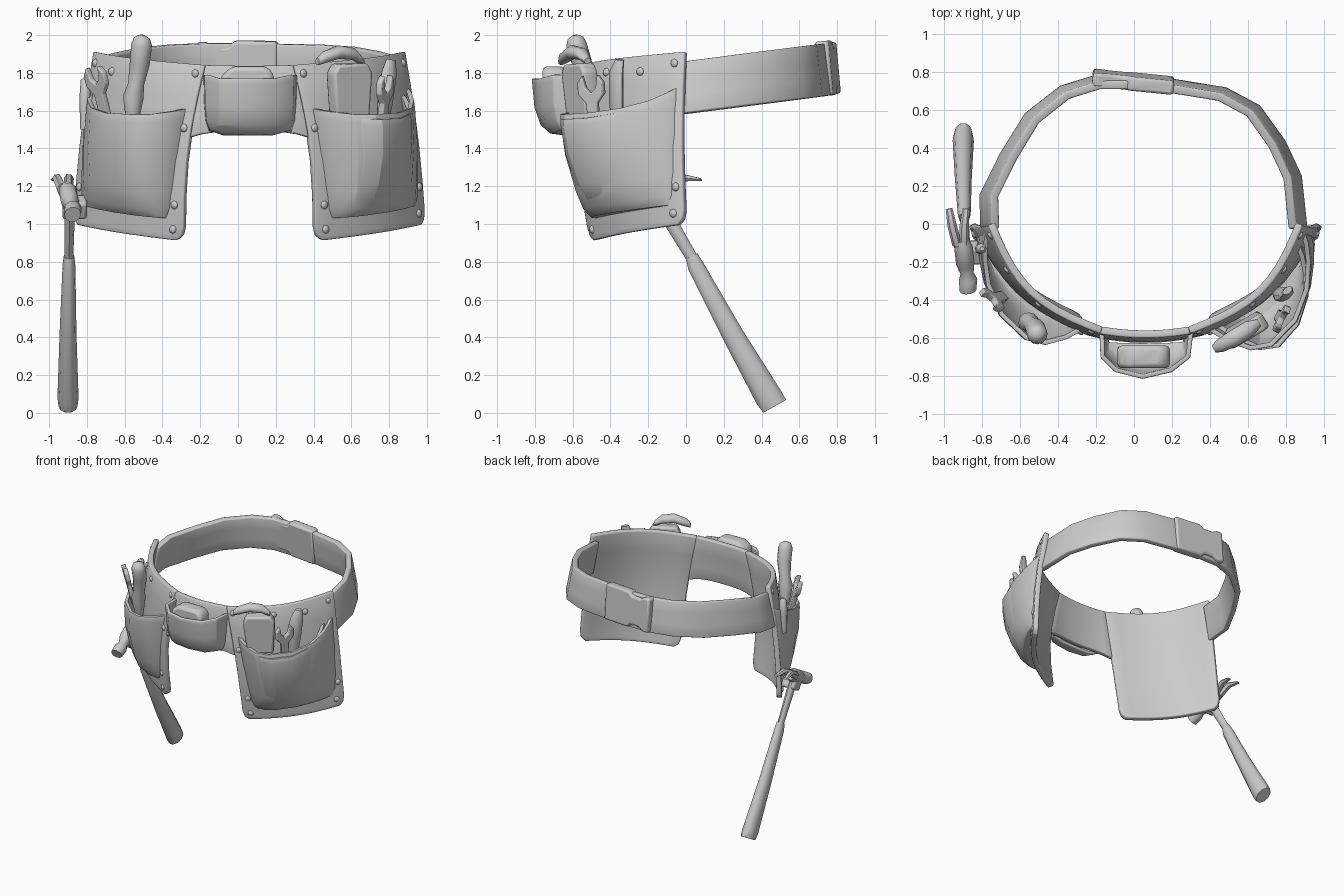
import bpy, bmesh, math
from mathutils import Vector as V, Matrix

if "Cube" in bpy.data.objects:
    bpy.data.objects.remove(bpy.data.objects["Cube"])

A, B = V((-.75, 0, 1.91)), V((-.17, -.56, 1.84))     # flap top corners (outer, inner)
C, D = V((-.86, 0, 1.0)), V((-.28, -.495, .91))      # flap bottom corners
N = V((-.73, -.68, 0))                               # flap outward direction


def P(s, t, n=0, side=-1):
    """Point on a flap: s outer->inner, t top->bottom, n outward; side 1 mirrors."""
    p = A.lerp(B, s).lerp(C.lerp(D, s), t)
    p += N * ((.11 - .04 * t) * math.sin(math.pi * s) + .05 * math.sin(math.pi * t) * (.4 + .6 * s) + n)
    return V((.12 - p.x, p.y, p.z)) if side > 0 else p


def finish(name, bm, thick=0, bevel=0, angle=45):
    bmesh.ops.recalc_face_normals(bm, faces=bm.faces)
    me = bpy.data.meshes.new(name)
    bm.to_mesh(me)
    bm.free()
    ob = bpy.data.objects.new(name, me)
    bpy.context.collection.objects.link(ob)
    bpy.ops.object.select_all(action='DESELECT')
    ob.select_set(True)
    bpy.context.view_layer.objects.active = ob
    bpy.ops.object.shade_smooth_by_angle(angle=math.radians(angle))
    if thick:
        m = ob.modifiers.new("thickness", 'SOLIDIFY')
        m.thickness, m.offset = thick, 0
    if bevel:
        m = ob.modifiers.new("bevel", 'BEVEL')
        m.width, m.segments = bevel, 2
    return ob


def grid(name, rows, thick=.04, bevel=.008):
    bm = bmesh.new()
    vs = [[bm.verts.new(p) for p in r] for r in rows]
    for r0, r1 in zip(vs, vs[1:]):
        for i in range(len(r0) - 1):
            bm.faces.new((r0[i], r0[i + 1], r1[i + 1], r1[i]))
    return finish(name, bm, thick, bevel, 60)


def tube(name, stations, sides=10, side_dir=(1, 0, 0)):
    """Loft of ellipses: stations are (point, radius along side_dir, other radius)."""
    pts = [V(s[0]) for s in stations]
    ax = (pts[-1] - pts[0]).normalized()
    v = ax.cross(V(side_dir)).normalized()
    u = v.cross(ax)
    bm = bmesh.new()
    rings = []
    for p, (_, ru, rv) in zip(pts, stations):
        rings.append([bm.verts.new(p + u * ru * math.cos(a) + v * rv * math.sin(a))
                      for a in (2 * math.pi * i / sides for i in range(sides))])
    for r0, r1 in zip(rings, rings[1:]):
        for i in range(sides):
            j = (i + 1) % sides
            bm.faces.new((r0[i], r0[j], r1[j], r1[i]))
    bm.faces.new(rings[0])
    bm.faces.new(rings[-1])
    return finish(name, bm)


def prism(name, outline, thick, origin, up, normal, bevel=.01):
    """Flat outline (across, up) given a thickness along normal."""
    up = V(up).normalized()
    x = up.cross(V(normal)).normalized()
    z = x.cross(up)
    bm = bmesh.new()
    lay = [[bm.verts.new(V(origin) + x * a + up * b + z * k) for a, b in outline]
           for k in (-thick / 2, thick / 2)]
    bm.faces.new(lay[0])
    bm.faces.new(lay[1])
    for i in range(len(outline)):
        j = (i + 1) % len(outline)
        bm.faces.new((lay[0][i], lay[0][j], lay[1][j], lay[1][i]))
    return finish(name, bm, 0, bevel)


def pouch(name, side, s0, s1, depth, drop=0, tb=.87):
    prof = [(0, 0, .2), (.05, .2, .23), (.14, .42, .27), (.3, .7, .3), (.53, .96, .31),
            (.78, 1.1, .3), (.9, .95, .29), (.97, .5, .27), (1, 0, .25)]
    rows = []
    for f, d, w in [(0, 1, 1), (.08, 1, 1), (.4, .9, .98), (.75, .7, .94),
                    (.93, .55, .91), (1, .38, .88), (1, 0, .88)]:
        rows.append([P(s0 + (s1 - s0) * (.47 + (q - .47) * w),
                       t + drop + (tb - t - drop) * f, n * d * depth, side)
                     for q, n, t in prof])
    return grid(name, rows, .025, .006)


# rear strap of the belt, leaning inward at the top
strap = [(-.79, -.03), (-.795, .15), (-.69, .36), (-.56, .57), (-.38, .71), (-.2, .765),
         (0, .765), (.2, .745), (.48, .70), (.65, .61), (.78, .43), (.865, .25), (.895, -.03)]
rows = []
for k in (0, .33, .67, 1):
    rows.append([V((x + (.05 - x) * .07 * k, y + (.1 - y) * .05 * k,
                    1.585 + .125 * y + .275 * k)) for x, y in strap])
grid("rear_strap", rows, .045)

# buckle at the back with notched sides
prism("buckle", [(-.22, -.14), (-.17, -.14), (-.13, -.115), (-.05, -.115), (-.02, -.145),
                 (.21, -.145), (.21, .145), (-.02, .145), (-.05, .115), (-.13, .115),
                 (-.17, .135), (-.22, .135)], .075, (0, .75, 1.825), (0, -.09, 1), (-.1, -1, 0), .015)

# front belt strip joining the inner edges of the two flaps
rows = []
for k in (0, .35, .7, 1):
    row = []
    for i in range(13):
        q = i / 12
        e = abs(2 * q - 1)
        t = k * (.375 + .035 * e ** 4)
        p = P(1, t).lerp(P(1, t, 0, 1), q)
        row.append(p + V((0, -(.02 + .02 * k) * (1 - e * e), -.005 * (1 - e))))
    rows.append(row)
grid("front_strip", rows)

# hanging flaps, pouches and rivets on both sides
for side, nm in ((-1, "left"), (1, "right")):
    rows = []
    for t, w in [(0, 1), (.18, 1), (.36, 1), (.55, 1), (.75, 1), (.92, 1), (.97, .97), (1, .89)]:
        rows.append([P(.5 + (i / 10 - .5) * w, t, 0, side) for i in range(11)])
    grid(nm + "_flap", rows)
    pouch(nm + "_pouch", side, .04, .94, .17 if side < 0 else .215)
    for i, (s, t) in enumerate([(.06, .06), (.3, .09), (.6, .07), (.96, .05), (.96, .36),
                                (.94, .8), (.93, .94), (.05, .78), (.08, .93)]):
        bm = bmesh.new()
        d = V((N.x * -side, N.y, 0))
        bmesh.ops.create_uvsphere(bm, u_segments=8, v_segments=6, radius=.024,
                                  matrix=Matrix.Translation(P(s, t, .018, side))
                                  @ d.to_track_quat('Z', 'Y').to_matrix().to_4x4()
                                  @ Matrix.Scale(.6, 4, (0, 0, 1)))
        finish(f"{nm}_rivet_{i}", bm, angle=60)
pouch("right_outer_pocket", 1, .13, .89, .235, .03, .82)

# centre pouch with a rounded bottom, and the tape measure inside
plan = [(-.235, .05), (-.23, -.08), (-.16, -.15), (-.02, -.185), (.13, -.15), (.22, -.08), (.235, .05)]
rows = []
for z, w, d in [(1.77, 1, 1), (1.74, 1, .98), (1.62, .99, .92), (1.53, .96, .75), (1.49, .9, .5), (1.48, .88, .05)]:
    rows.append([V((.065 + x * w, -.62 + y * d, z + (.02 if abs(x) > .2 else 0))) for x, y in plan])
grid("centre_pouch", rows, .025, .006)
prism("tape_measure", [(-.14, -.2), (.14, -.2), (.14, .04), (.1, .08), (-.08, .08), (-.14, .03)],
      .12, (.05, -.70, 1.755), (0, 0, 1), (0, -1, 0), .025)

# hammer hanging at the left
tube("hammer_handle", [((-.90, .47, .035), .05, .073), ((-.90, .44, .08), .056, .077),
                       ((-.90, .25, .41), .045, .06), ((-.895, .05, .78), .034, .046),
                       ((-.895, .03, .83), .028, .035)])
tube("hammer_neck", [((-.895, .05, .79), .022, .03), ((-.89, -.17, 1.16), .03, .04)], 8)
tube("hammer_head", [((-.875, -.35, 1.05), .045, .045), ((-.875, -.29, 1.08), .048, .05),
                     ((-.88, -.26, 1.09), .035, .038), ((-.89, -.21, 1.12), .048, .055),
                     ((-.90, -.12, 1.17), .048, .055), ((-.91, -.08, 1.19), .04, .04)])
for i, dx in enumerate((-.055, .035)):
    tube(f"hammer_claw_{i}", [((-.91 + dx * .4, -.11, 1.18), .026, .04),
                              ((-.92 + dx * .7, -.01, 1.245), .025, .022),
                              ((-.92 + dx, .08, 1.235), .018, .008)], 6)
prism("hammer_loop", [(-.05, -.05), (.05, -.05), (.05, .05), (-.05, .05)], .13,
      (-.865, -.15, 1.09), (0, -.5, .85), (1, 0, 0), .015)

# tools standing in the left pouch
tube("screwdriver_handle", [((-.56, -.50, 1.52), .03, .03), ((-.555, -.52, 1.67), .055, .055),
                            ((-.54, -.53, 1.74), .043, .043), ((-.52, -.55, 1.85), .053, .053),
                            ((-.51, -.58, 1.95), .055, .055), ((-.508, -.585, 1.985), .042, .042),
                            ((-.507, -.588, 2.0), .015, .015)], 12)
wrench = [(-.03, -.1), (.03, -.1), (.032, .06), (.075, .11), (.075, .17), (.045, .21), (.03, .14),
          (0, .115), (-.03, .14), (-.045, .21), (-.075, .17), (-.075, .11), (-.032, .06)]
prism("left_wrench", wrench, .035, (-.715, -.39, 1.63), (-.25, -.08, 1), (-.73, -.68, 0), .006)
tube("small_driver", [((-.81, -.13, 1.5), .025, .025), ((-.81, -.13, 1.66), .03, .03),
                      ((-.805, -.13, 1.76), .028, .028), ((-.80, -.13, 1.78), .012, .012)], 8)

# tools standing in the right pouch
prism("right_wrench", wrench, .035, (.77, -.49, 1.58), (.06, -.08, 1), (.9, -.45, 0), .006)
tube("plier_handle", [((.76, -.36, 1.5), .035, .025), ((.78, -.37, 1.65), .05, .03),
                      ((.80, -.37, 1.80), .05, .03), ((.81, -.35, 1.87), .03, .018)], 8, (.75, .6, 0))
prism("mallet_block", [(-.1, -.2), (.1, -.2), (.12, .06), (.09, .11), (-.09, .11), (-.12, .06)], .09,
      (.59, -.56, 1.74), (0, -.08, 1), (.5, -.85, 0), .015)
tube("mallet_grip", [((.42, -.66, 1.86), .02, .02), ((.45, -.645, 1.88), .035, .032),
                     ((.53, -.60, 1.91), .045, .036), ((.61, -.55, 1.90), .042, .033),
                     ((.66, -.52, 1.86), .02, .02)], 10, (.5, -.85, 0))
